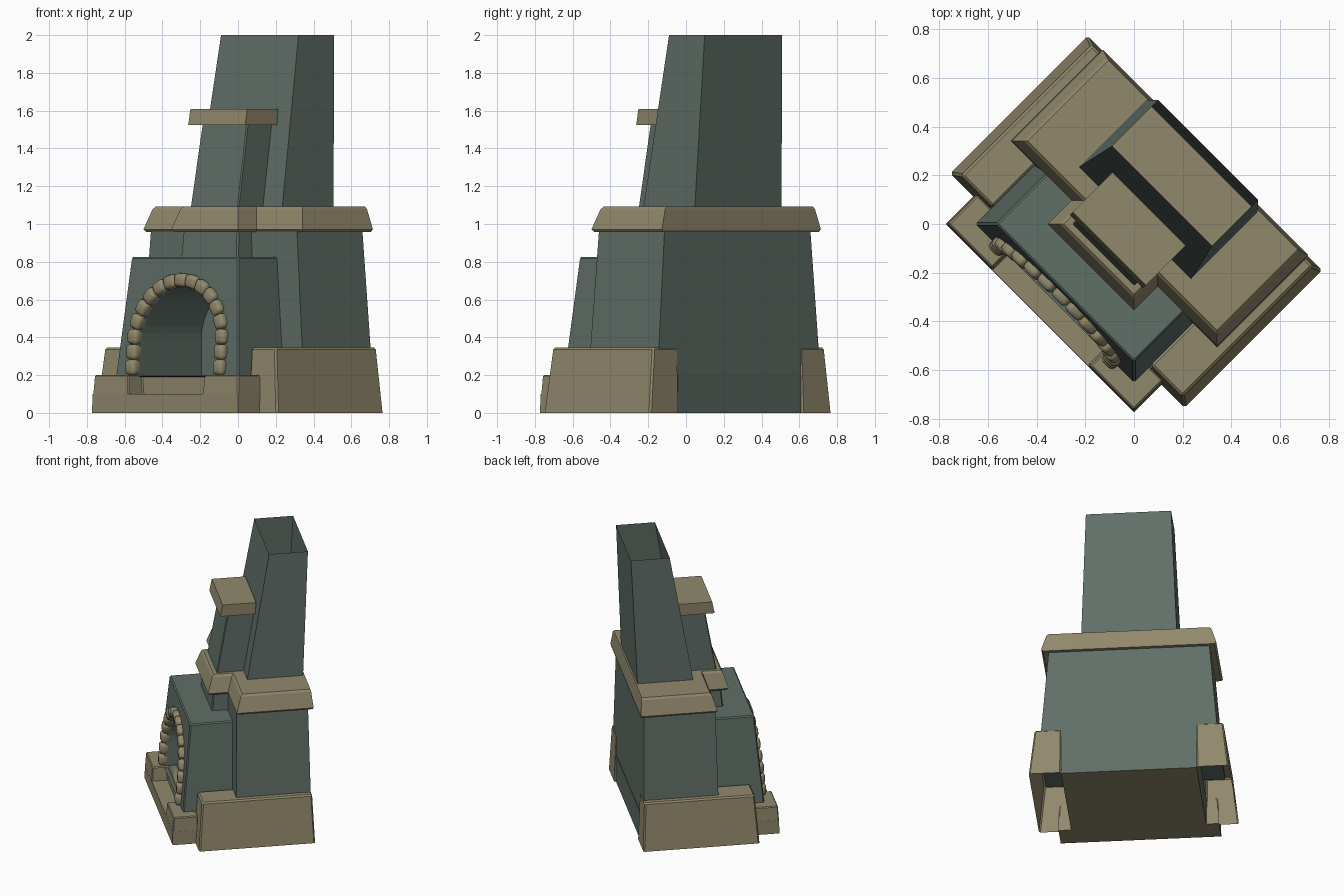
import bpy, bmesh, math
from mathutils import Matrix, Vector

if "Cube" in bpy.data.objects:
    bpy.data.objects.remove(bpy.data.objects["Cube"])

# The whole fireplace is built in a straight local frame, then turned 45 degrees
TURN = Matrix.Rotation(-math.pi / 4, 4, 'Z')


def material(name, rgb):
    m = bpy.data.materials.new(name)
    m.diffuse_color = (*rgb, 1)
    m.use_nodes = True
    m.node_tree.nodes["Principled BSDF"].inputs["Base Color"].default_value = m.diffuse_color
    return m


TEAL = material("grey_teal_plaster", (0.118, 0.158, 0.136))
STONE = material("tan_stone", (0.285, 0.250, 0.150))


def finish(name, bm, mat, bevel=0.0, segments=1):
    bmesh.ops.recalc_face_normals(bm, faces=bm.faces)
    me = bpy.data.meshes.new(name)
    bm.to_mesh(me)
    bm.free()
    ob = bpy.data.objects.new(name, me)
    ob.matrix_world = TURN
    bpy.context.collection.objects.link(ob)
    me.materials.append(mat)
    if bevel:
        b = ob.modifiers.new("bevel", 'BEVEL')
        b.width = bevel
        b.segments = segments
        b.limit_method = 'ANGLE'
    return ob


def loft(name, rings, mat, bottom=True, top=True, bevel=0.0):
    """Skin a stack of equal-length point rings."""
    bm = bmesh.new()
    vs = [[bm.verts.new(p) for p in r] for r in rings]
    n = len(rings[0])
    for a, b in zip(vs, vs[1:]):
        for i in range(n):
            j = (i + 1) % n
            bm.faces.new((a[i], a[j], b[j], b[i]))
    if bottom:
        bm.faces.new(vs[0][::-1])
    if top:
        bm.faces.new(vs[-1])
    return finish(name, bm, mat, bevel)


def rect(x0, x1, y0, y1, z):
    return [(x0, y0, z), (x1, y0, z), (x1, y1, z), (x0, y1, z)]


def block(name, lo, hi, mat, **kw):
    """Tapered block; lo and hi are (half width, front, back, height)."""
    return loft(name, [rect(-u, u, f, b, z) for u, f, b, z in (lo, hi)], mat, **kw)


# Core foundation, plain underside
core = block("foundation", (.46, -.43, .40, 0), (.46, -.43, .40, .20), TEAL)
core.data.materials.append(STONE)
for p in core.data.polygons:
    p.material_index = 1 if p.normal.z < -0.9 else 0

# Main body and firebox
body = block("body", (.61, -.12, .397, .199), (.545, -.105, .385, .98), TEAL)
firebox = block("firebox", (.46, -.46, -.08, .19), (.40, -.40, -.08, .825), TEAL, bevel=.008)

# Arched opening cut through firebox and body
SPRING = .385


def arch(r, rise, y):
    pts = [(r, y, .195)]
    for i in range(25):
        a = math.pi * i / 24
        pts.append((r * math.cos(a), y, SPRING + rise * math.sin(a)))
    return pts + [(-r, y, .195)]


cutter = loft("opening_cutter", [arch(.295, .285, -.7), arch(.295, .285, .02)], TEAL)
cutter.hide_render = True
cutter.hide_viewport = True
for ob in (body, firebox):
    m = ob.modifiers.new("opening", 'BOOLEAN')
    m.operation = 'DIFFERENCE'
    m.solver = 'EXACT'
    m.object = cutter

# Ring of rounded stones around the opening
bm = bmesh.new()
R, RISE, COUNT = .328, .318, 17
path = []
for i in range(21):
    path.append(Vector((-R, 0, .2 + (SPRING - .2) * i / 20)))
for i in range(1, 81):
    a = math.pi * (1 - i / 80)
    path.append(Vector((R * math.cos(a), 0, SPRING + RISE * math.sin(a))))
for i in range(1, 21):
    path.append(Vector((R, 0, SPRING - (SPRING - .2) * i / 20)))
lengths = [0]
for a, b in zip(path, path[1:]):
    lengths.append(lengths[-1] + (b - a).length)
step = lengths[-1] / COUNT
for k in range(COUNT):
    s = (k + .5) * step
    i = next(j for j in range(1, len(lengths)) if lengths[j] >= s)
    p = path[i - 1].lerp(path[i], (s - lengths[i - 1]) / (lengths[i] - lengths[i - 1]))
    d = path[i] - path[i - 1]
    ang = -math.atan2(d.z, d.x)
    p.y = -.46 + (p.z - .2) * .096
    mat = (Matrix.Translation(p) @ Matrix.Rotation(ang, 4, 'Y')
           @ Matrix.Diagonal((step * 1.0, .07, .072, 1)))
    bmesh.ops.create_cube(bm, size=1, matrix=mat)
stones = finish("arch_stones", bm, STONE, .02, 2)
for p in stones.data.polygons:
    p.use_smooth = True

# Hearth slab with a notch in the front
def hearth_ring(x, y, n, z):
    return [(-x, -.37, z), (-x, y, z), (-n, y, z), (-n, -.435, z),
            (n, -.435, z), (n, y, z), (x, y, z), (x, -.37, z)]


loft("hearth", [hearth_ring(.545, -.545, .275, .09), hearth_ring(.538, -.538, .285, .20)],
     STONE, bevel=.006)
block("hearth_step", (.546, -.546, -.37, 0), (.545, -.545, -.37, .10), STONE)

# Side plinths, open underneath
for s, side in ((-1, "left"), (1, "right")):
    loft(side + "_plinth",
         [rect(s * .46, s * .68, -.387, .412, 0), rect(s * .458, s * .642, -.36, .398, .345)],
         STONE, bottom=False, bevel=.01)


# Mantel shelf, T-shaped outline
def mantel_ring(d, z):
    x, y, px, py, b = .595 - d, -.113 + d, .25 - d, -.25 + d, .415 - d * .3
    return [(-x, b, z), (-x, y, z), (-px, y, z), (-px, py, z),
            (px, py, z), (px, y, z), (x, y, z), (x, b, z)]


loft("mantel", [mantel_ring(.012, .957), mantel_ring(0, .972),
                mantel_ring(.034, 1.078), mantel_ring(.046, 1.092)], STONE)

# Chimney breast below and above the mantel, with its cap
block("lower_breast", (.215, -.22, -.05, .80), (.205, -.205, -.05, .98), TEAL, bevel=.008)
block("upper_breast", (.18, -.18, .015, 1.08), (.17, -.10, .09, 1.53), TEAL, bevel=.006)
block("breast_cap", (.213, -.16, .08, 1.525), (.213, -.143, .088, 1.61), STONE)

# Open chimney flue
block("chimney", (.325, .005, .39, 1.08), (.29, .163, .43, 2.0), TEAL, bottom=False, top=False)
